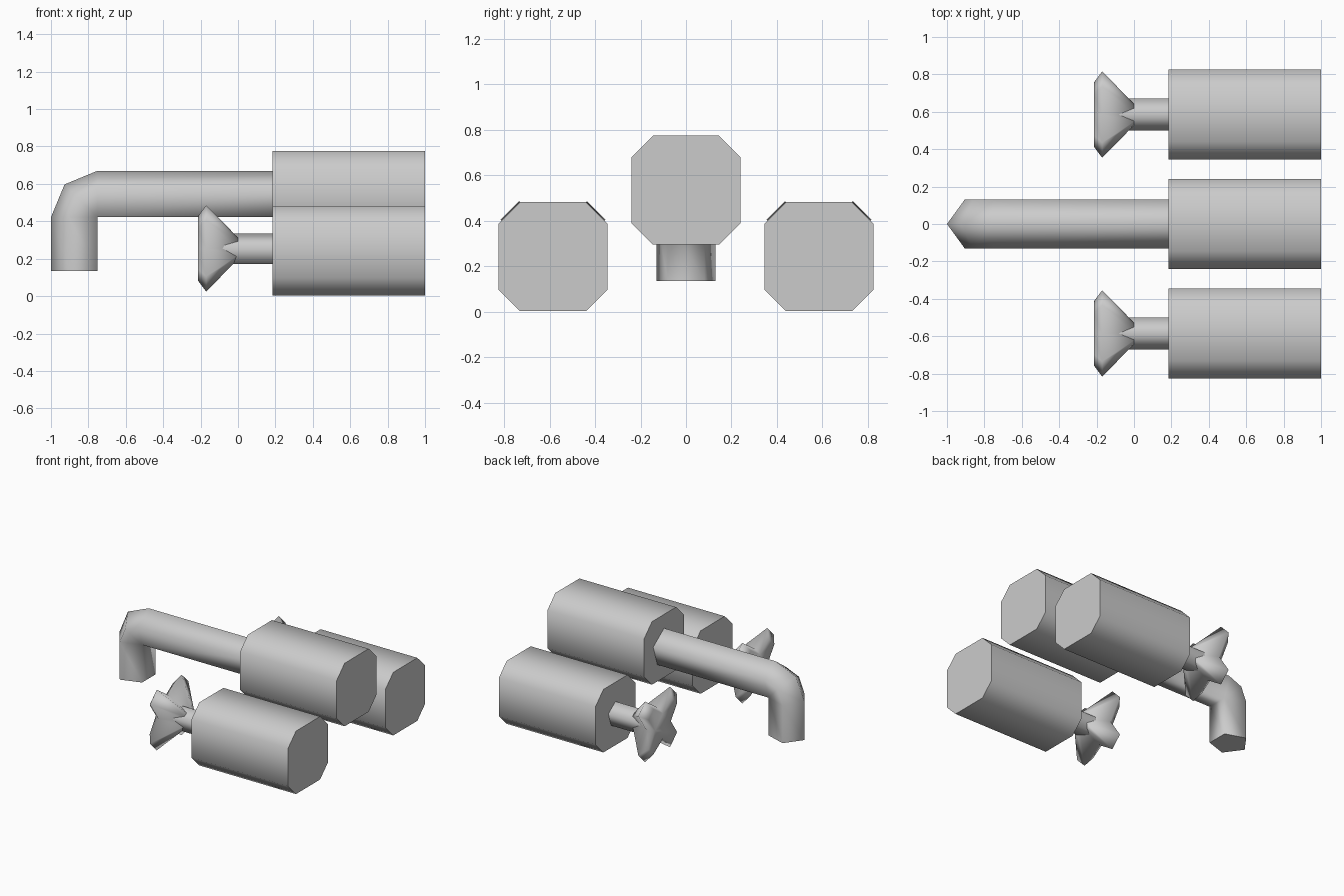
import bpy, bmesh
from math import sin, cos, pi, radians

if "Cube" in bpy.data.objects:
    bpy.data.objects.remove(bpy.data.objects["Cube"])

metal = bpy.data.materials.new("grey_metal")
metal.use_nodes = True
GREY = (0.6, 0.6, 0.6, 1)
metal.diffuse_color = GREY
metal.node_tree.nodes["Principled BSDF"].inputs["Base Color"].default_value = GREY


def loft(name, rings, angle=80):
    """Skin matching rings of points, cap both ends and smooth the sides."""
    bm = bmesh.new()
    loops = [[bm.verts.new(p) for p in ring] for ring in rings]
    n = len(loops[0])
    for a, b in zip(loops, loops[1:]):
        for i in range(n):
            j = (i + 1) % n
            bm.faces.new((a[i], a[j], b[j], b[i]))
    bm.faces.new(loops[0])
    bm.faces.new(loops[-1])
    bmesh.ops.remove_doubles(bm, verts=bm.verts, dist=0.0005)
    bmesh.ops.recalc_face_normals(bm, faces=bm.faces)
    mesh = bpy.data.meshes.new(name)
    bm.to_mesh(mesh)
    bm.free()
    mesh.materials.append(metal)
    ob = bpy.data.objects.new(name, mesh)
    bpy.context.collection.objects.link(ob)
    bpy.ops.object.select_all(action="DESELECT")
    ob.select_set(True)
    bpy.context.view_layer.objects.active = ob
    bpy.ops.object.shade_smooth_by_angle(angle=radians(angle))
    return ob


def extrude(name, profile, x0, x1, y, z):
    return loft(name, [[(x, y + u, z + v) for u, v in profile] for x in (x0, x1)])


def pentagon(r):
    return [(r * sin(2 * pi * i / 5), r * cos(2 * pi * i / 5)) for i in range(5)]


# Chamfered square section shared by the three mounting blocks
H, C = 0.24, 0.145
BLOCK = [(H, -C), (H, C), (C, H), (-C, H), (-H, C), (-H, -C), (-C, -H), (C, -H)]

# Spout: pentagonal tube bent about its inner edge
R = 0.137
INNER = R * cos(pi / 5)
BEND_X, BEND_Z = -0.752, 0.422


def spout_ring(turn, dx=0, dz=0):
    return [(BEND_X + dx - (v + INNER) * cos(turn), u, BEND_Z + dz + (v + INNER) * sin(turn))
            for u, v in pentagon(R)]


spout = [spout_ring(0, dz=0.135 - BEND_Z)]
spout += [spout_ring(k * pi / 4) for k in range(3)]
spout.append(spout_ring(pi / 2, dx=0.185 - BEND_X))
loft("spout", spout)
extrude("spout_block", BLOCK, 0.185, 1, 0, 0.535)

# Four-lobed knob outline: blunt lobes on the diagonals, valleys between
STAR = []
for k in range(4):
    for deg, r in ((0, 0.13), (33, 0.275), (57, 0.275)):
        a = radians(deg + 90 * k)
        STAR.append((r * cos(a), r * sin(a)))

for side, y in (("left", 0.585), ("right", -0.585)):
    if side == "left":
        side = "back"
    else:
        side = "front"
    extrude(side + "_handle_block", BLOCK, 0.185, 1, y, 0.242)
    extrude(side + "_handle_stem", pentagon(0.09), -0.1, 0.185, y, 0.245)
    loft(side + "_handle_knob",
         [[(x, y + u * s, 0.255 + v * s) for u, v in STAR]
          for x, s in ((-0.215, 0.74), (-0.17, 1), (0, 0.25))])
